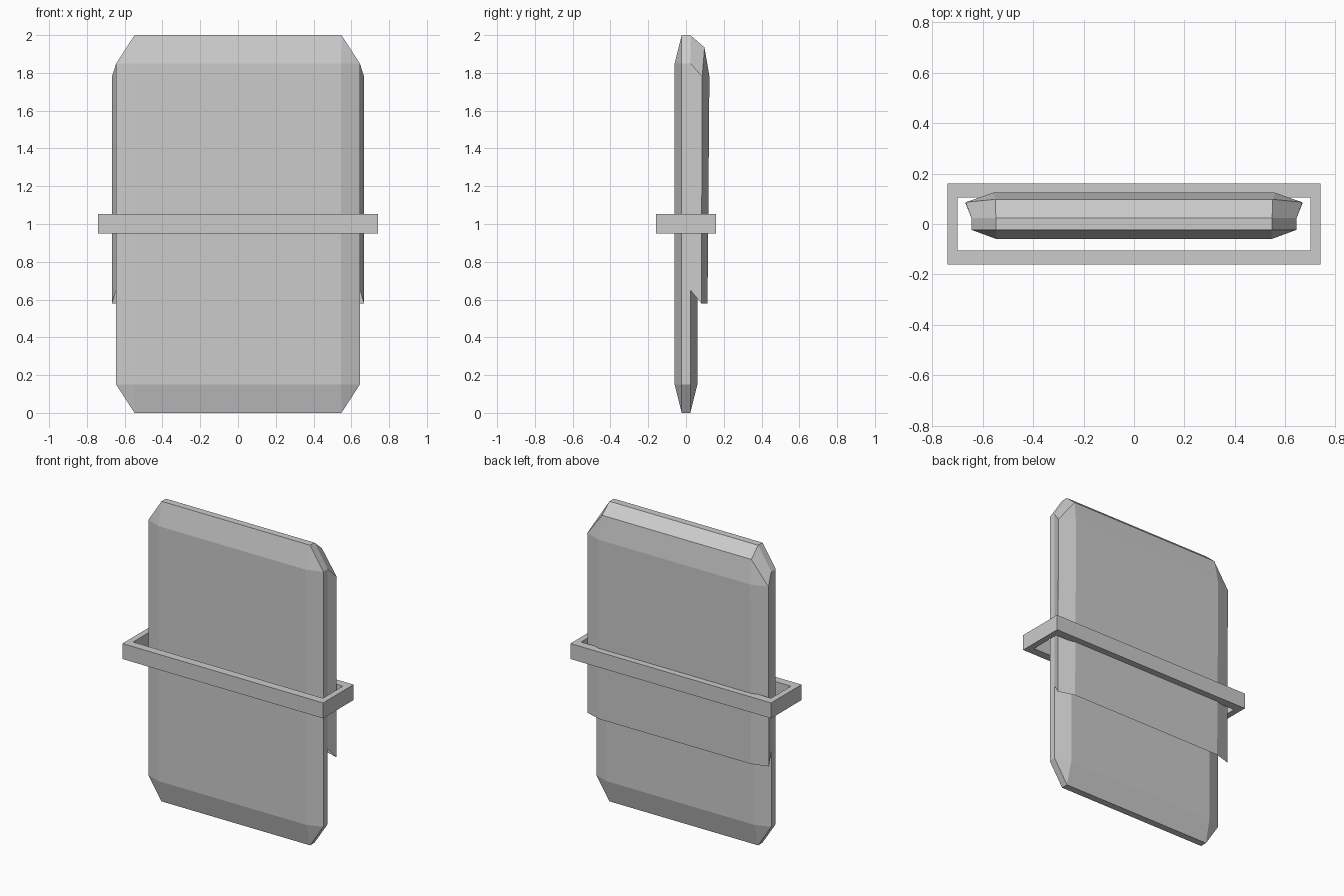
import bpy, bmesh

if "Cube" in bpy.data.objects:
    bpy.data.objects.remove(bpy.data.objects["Cube"])


def add_object(name, bm):
    bmesh.ops.recalc_face_normals(bm, faces=bm.faces)
    mesh = bpy.data.meshes.new(name)
    bm.to_mesh(mesh)
    bm.free()
    obj = bpy.data.objects.new(name, mesh)
    bpy.context.collection.objects.link(obj)
    return obj


# Main slab: hull of three nested rectangles, giving bevelled faces and corners
bm = bmesh.new()
for hx, hy, hz in [(0.545, 0.06, 0.85), (0.645, 0.023, 0.85), (0.548, 0.023, 1.0)]:
    for sx in (-1, 1):
        for sy in (-1, 1):
            for sz in (-1, 1):
                bm.verts.new((sx * hx, sy * hy, 1 + sz * hz))
bmesh.ops.convex_hull(bm, input=bm.verts)
bmesh.ops.dissolve_limit(bm, angle_limit=0.01, verts=bm.verts, edges=bm.edges)
add_object("slab", bm)

# Back flap: open thin sheet folded over the top and sides
bm = bmesh.new()
half = [
    (0.645, 0.023, 0.65), (0.668, 0.081, 0.58), (0.56, 0.114, 0.58),   # bottom edge
    (0.645, 0.023, 1.85), (0.668, 0.086, 1.78), (0.56, 0.124, 1.78),   # shoulder
    (0.548, 0.023, 2.0), (0.55, 0.098, 1.935),                         # top edge
]
right = [bm.verts.new(p) for p in half]
left = [bm.verts.new((-x, y, z)) for x, y, z in half]
for side in (right, left):
    for face in [(0, 1, 4, 3), (1, 2, 5, 4), (3, 4, 7, 6), (4, 5, 7)]:
        bm.faces.new([side[i] for i in face])
for a, b in [(2, 5), (5, 7), (7, 6)]:
    bm.faces.new((right[a], right[b], left[b], left[a]))
add_object("back_flap", bm)

# Band: rectangular frame around the middle
bm = bmesh.new()
loops = []
for hx, hy in [(0.74, 0.16), (0.70, 0.105)]:
    for z in (0.95, 1.053):
        loops.append([bm.verts.new((sx * hx, sy * hy, z))
                      for sx, sy in [(-1, -1), (1, -1), (1, 1), (-1, 1)]])
for a, b in [(0, 1), (1, 3), (3, 2), (2, 0)]:
    for i in range(4):
        j = (i + 1) % 4
        bm.faces.new((loops[a][i], loops[a][j], loops[b][j], loops[b][i]))
add_object("band", bm)
